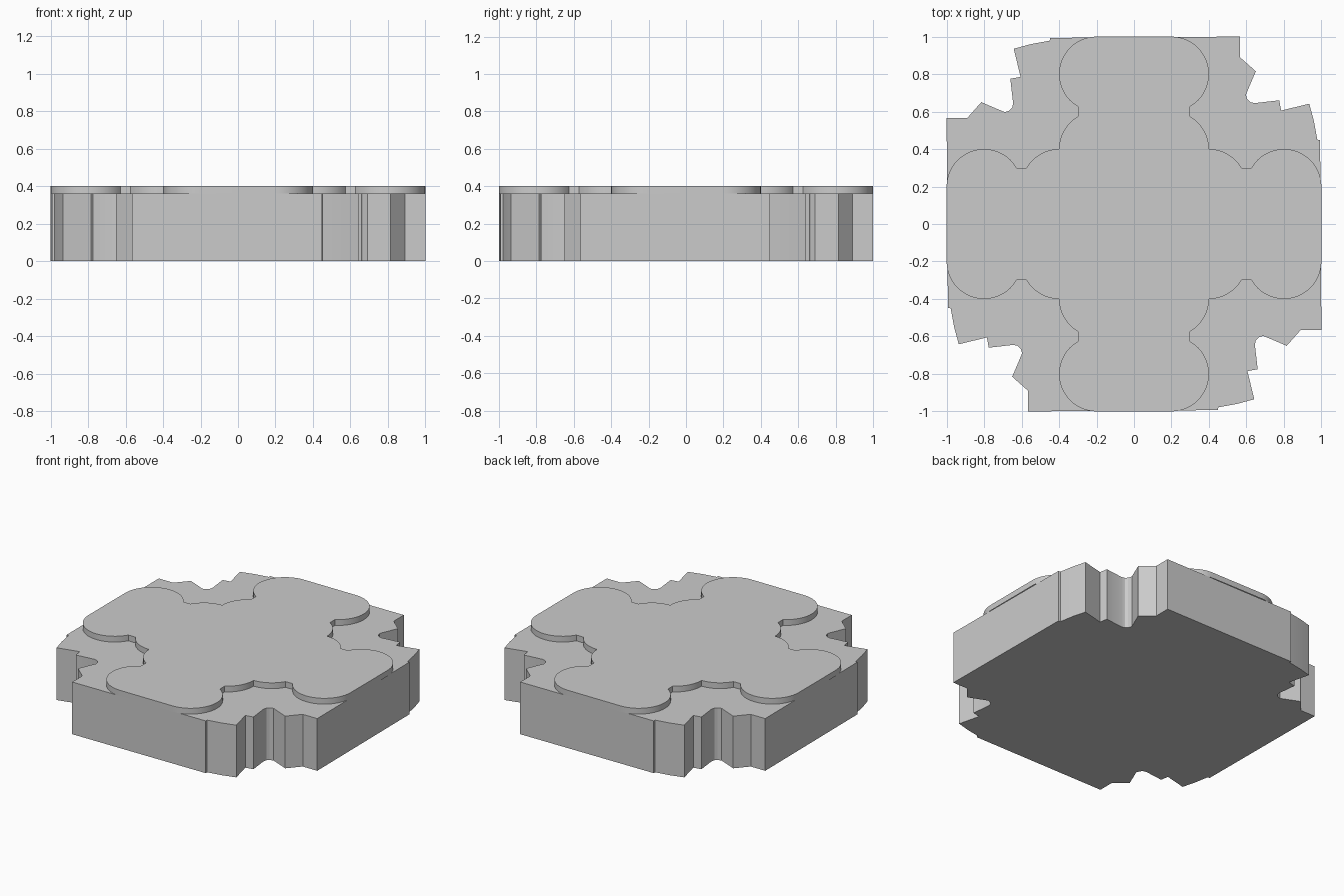
import bpy, bmesh, math

if "Cube" in bpy.data.objects:
    bpy.data.objects.remove(bpy.data.objects["Cube"])


def four_way(quarter):
    """Repeat a quarter outline clockwise around the z axis."""
    pts = []
    x_y = list(quarter)
    for _ in range(4):
        pts += x_y
        x_y = [(y, -x) for x, y in x_y]
    return pts


def arc(cx, cy, r, start, end, n):
    return [(cx + r * math.cos(math.radians(start + (end - start) * i / n)),
             cy + r * math.sin(math.radians(start + (end - start) * i / n)))
            for i in range(n + 1)]


def prism(name, outline, z0, z1, bottom=True):
    bm = bmesh.new()
    face = bm.faces.new([bm.verts.new((x, y, z0)) for x, y in outline])
    ext = bmesh.ops.extrude_face_region(bm, geom=[face], use_keep_orig=True)
    for v in ext["geom"]:
        if isinstance(v, bmesh.types.BMVert):
            v.co.z = z1
    bmesh.ops.recalc_face_normals(bm, faces=bm.faces)
    if not bottom:
        low = [f for f in bm.faces if f.normal.z < -0.9]
        bmesh.ops.delete(bm, geom=low, context='FACES_ONLY')
    mesh = bpy.data.meshes.new(name)
    bm.to_mesh(mesh)
    bm.free()
    ob = bpy.data.objects.new(name, mesh)
    bpy.context.collection.objects.link(ob)
    bpy.context.view_layer.objects.active = ob
    bpy.ops.object.select_all(action='DESELECT')
    ob.select_set(True)
    bpy.ops.object.shade_smooth_by_angle(angle=math.radians(25))
    return ob


# Rough stone base with a jagged notch at each corner
base_quarter = [(0.565, 1.0), (0.565, 0.89), (0.65, 0.815), (0.597, 0.69),
                (0.605, 0.665), (0.62, 0.65), (0.645, 0.645), (0.775, 0.66),
                (0.785, 0.605), (0.935, 0.642), (0.96, 0.55), (0.978, 0.45),
                (0.993, 0.448)]
prism("base", four_way(base_quarter), 0.0, 0.36)

# Thin raised cross with scalloped arms
plate_quarter = (arc(0.2, 0.8, 0.2, 90, -60, 20)
                 + arc(0.2, 0.4, 0.2, 60, 0, 8)
                 + arc(0.4, 0.2, 0.2, 90, 30, 8)[1:]
                 + arc(0.8, 0.2, 0.2, 150, 0, 20))
prism("top_plate", four_way(plate_quarter), 0.36, 0.40, bottom=False)
